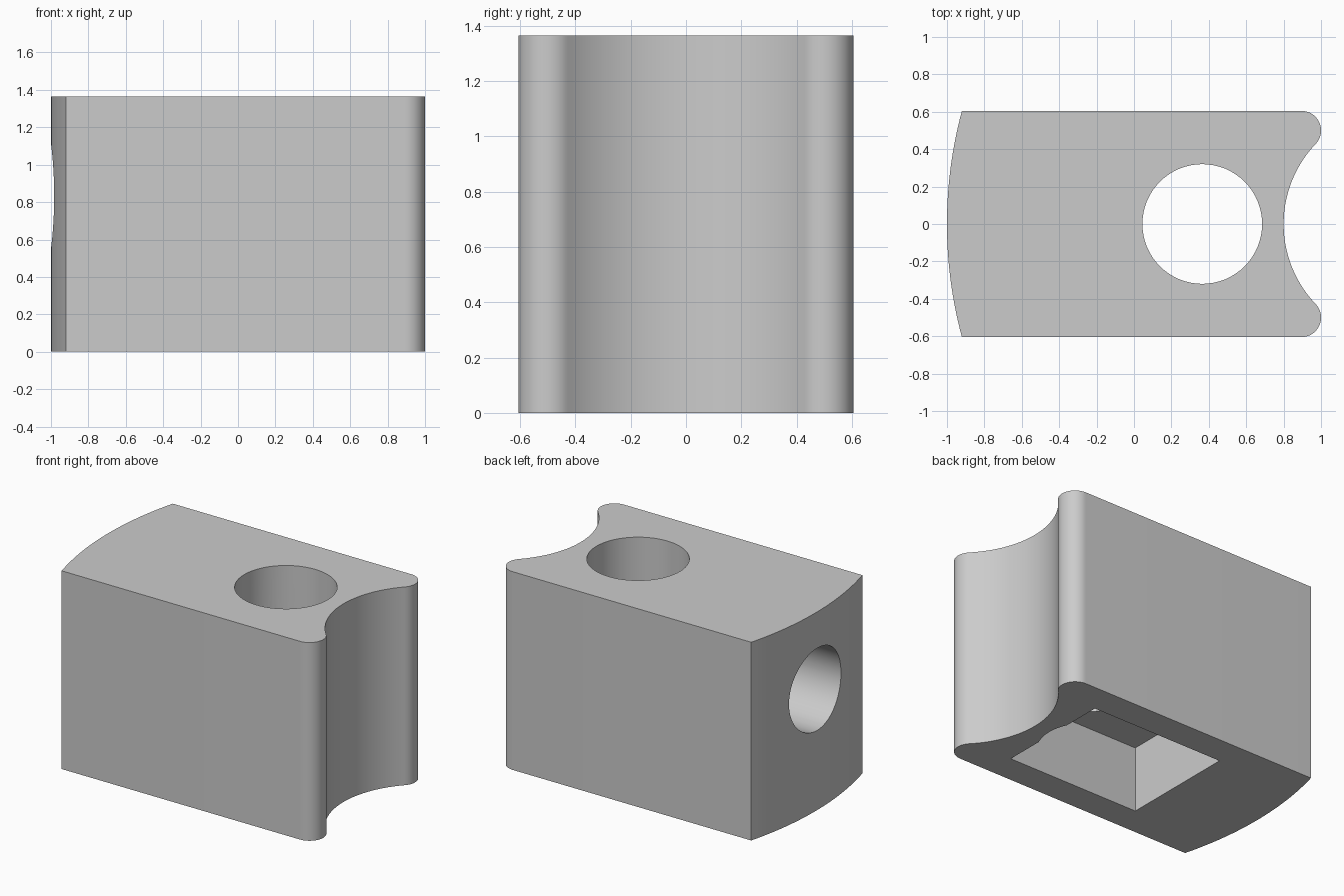
import bpy, bmesh
from math import sin, cos, pi, atan2, asin, radians, hypot
from mathutils import Matrix

default = bpy.data.objects.get("Cube")
if default:
    bpy.data.objects.remove(default, do_unlink=True)

HEIGHT, HALF_W = 1.365, 0.605

# Single grey material
grey = bpy.data.materials.new("plain grey")
grey.use_nodes = True
colour = (0.6, 0.6, 0.6, 1)
grey.diffuse_color = colour
grey.node_tree.nodes["Principled BSDF"].inputs["Base Color"].default_value = colour


def make_object(name, bm):
    bmesh.ops.recalc_face_normals(bm, faces=bm.faces[:])
    mesh = bpy.data.meshes.new(name)
    bm.to_mesh(mesh)
    bm.free()
    mesh.materials.append(grey)
    obj = bpy.data.objects.new(name, mesh)
    bpy.context.collection.objects.link(obj)
    return obj


def arc(cx, cy, r, start, end, steps):
    angles = [start + (end - start) * i / steps for i in range(steps + 1)]
    return [(cx + r * cos(a), cy + r * sin(a)) for a in angles]


def prism(name, outline, z0, z1):
    bm = bmesh.new()
    base = bm.faces.new([bm.verts.new((x, y, z0)) for x, y in outline])
    top = bmesh.ops.extrude_face_region(bm, geom=[base])
    verts = [v for v in top["geom"] if isinstance(v, bmesh.types.BMVert)]
    bmesh.ops.translate(bm, verts=verts, vec=(0, 0, z1 - z0))
    return make_object(name, bm)


# Block outline: bowed end, rounded horns and a round notch tangent to them
horn_r, notch_r, bow_r = 0.105, 0.62, 2.33
horn_x, horn_y = 1 - horn_r, HALF_W - horn_r
notch_x = 0.8 + notch_r
tangent = atan2(horn_y, horn_x - notch_x)
bow = asin(HALF_W / bow_r)
outline = arc(notch_x, 0, notch_r, 2 * pi - tangent, tangent, 48)
outline += arc(horn_x, horn_y, horn_r, tangent - pi, pi / 2, 20)[1:]
outline += arc(bow_r - 1, 0, bow_r, pi - bow, pi + bow, 32)
outline += arc(horn_x, -horn_y, horn_r, -pi / 2, pi - tangent, 20)[:-1]
block = prism("clamp_block", outline, 0, HEIGHT)

# Vertical through hole
hole_x = 0.365
bore = prism("bore_cutter", arc(hole_x, 0, 0.32, 0, 2 * pi, 64)[:-1], -0.2, HEIGHT + 0.2)

# Rectangular pocket in the underside
pocket = prism("pocket_cutter", [(-0.35, -0.405), (0.655, -0.405), (0.655, 0.405), (-0.35, 0.405)],
               -0.1, 0.45)

# Horizontal hole from the bowed end into the vertical one
side = prism("side_cutter", arc(0, 0, 0.283, 0, 2 * pi, 64)[:-1], -1.3, hole_x)
side.data.transform(Matrix.Translation((0, 0, 0.832)) @ Matrix.Rotation(pi / 2, 4, "Y"))

# Cut the block and discard the cutters
bpy.context.view_layer.objects.active = block
for cutter in (bore, pocket, side):
    cutter.hide_render = True
    mod = block.modifiers.new("cut", "BOOLEAN")
    mod.operation, mod.solver, mod.object = "DIFFERENCE", "EXACT", cutter
    bpy.ops.object.modifier_apply(modifier=mod.name)
    bpy.data.objects.remove(cutter, do_unlink=True)

bpy.ops.object.select_all(action="DESELECT")
block.select_set(True)
bpy.ops.object.shade_smooth_by_angle(angle=radians(30))
